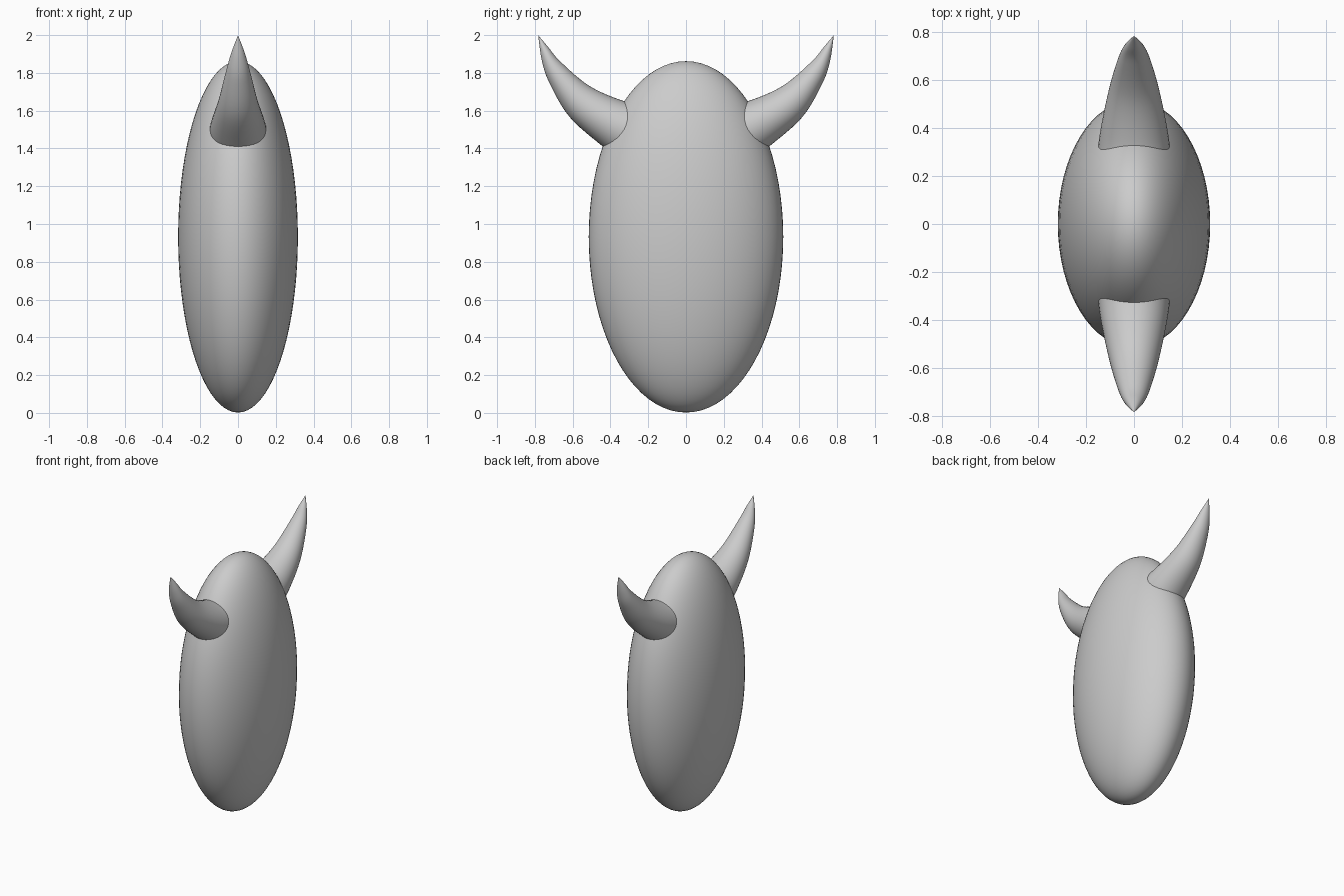
import bpy, bmesh, math
from mathutils import Vector

if "Cube" in bpy.data.objects:
    bpy.data.objects.remove(bpy.data.objects["Cube"])

# Body: a tall ellipsoid, narrow in x
bpy.ops.mesh.primitive_uv_sphere_add(segments=64, ring_count=40, location=(0, 0, 0.932))
body = bpy.context.object
body.name = "body"
body.scale = (0.317, 0.515, 0.93)
bpy.ops.object.transform_apply(location=False, rotation=False, scale=True)
bpy.ops.object.shade_smooth()

# Horn sections: upper (y, z), lower (y, z), half width in x
SECTIONS = [
    (0.20, 1.635, 0.31, 1.31, 0.155),
    (0.325, 1.65, 0.44, 1.41, 0.141),
    (0.51, 1.73, 0.615, 1.565, 0.103),
    (0.665, 1.86, 0.72, 1.74, 0.064),
    (0.73, 1.937, 0.762, 1.86, 0.036),
    (0.783, 2.0, 0.783, 2.0, 0.0),
]


def smooth_sections(rows, steps):
    """Catmull-Rom interpolation between the horn sections."""
    first = [2 * a - b for a, b in zip(rows[0], rows[1])]
    last = [2 * a - b for a, b in zip(rows[-1], rows[-2])]
    pts = [first] + list(rows) + [last]
    out = []
    for i in range(1, len(pts) - 2):
        for s in range(steps):
            t = s / steps
            out.append([0.5 * (2 * b + (c - a) * t + (2 * a - 5 * b + 4 * c - d) * t * t
                               + (3 * b - a - 3 * c + d) * t ** 3)
                        for a, b, c, d in zip(*pts[i - 1:i + 3])])
    return out


def make_horn(name, side, sides=40):
    bm = bmesh.new()
    rings = []
    for uy, uz, ly, lz, w in smooth_sections(SECTIONS, 6):
        upper, lower = Vector((0, uy, uz)), Vector((0, ly, lz))
        mid, half = (upper + lower) / 2, (upper - lower) / 2
        ring = []
        for k in range(sides):
            a = 2 * math.pi * k / sides
            p = mid + half * math.cos(a) + Vector((w * math.sin(a), 0, 0))
            ring.append(bm.verts.new((p.x, p.y * side, p.z)))
        rings.append(ring)
    for r0, r1 in zip(rings, rings[1:]):
        for k in range(sides):
            n = (k + 1) % sides
            bm.faces.new((r0[k], r0[n], r1[n], r1[k]))
    # Pointed tip and hidden base cap
    tip = bm.verts.new((0, SECTIONS[-1][0] * side, SECTIONS[-1][1]))
    for k in range(sides):
        bm.faces.new((rings[-1][k], rings[-1][(k + 1) % sides], tip))
    bm.faces.new(rings[0])
    bmesh.ops.recalc_face_normals(bm, faces=bm.faces)
    mesh = bpy.data.meshes.new(name)
    bm.to_mesh(mesh)
    bm.free()
    horn = bpy.data.objects.new(name, mesh)
    bpy.context.collection.objects.link(horn)
    bpy.ops.object.select_all(action='DESELECT')
    horn.select_set(True)
    bpy.context.view_layer.objects.active = horn
    bpy.ops.object.shade_smooth_by_angle(angle=math.radians(40))


# Mirrored pair of horns
make_horn("front_horn", -1)
make_horn("back_horn", 1)
